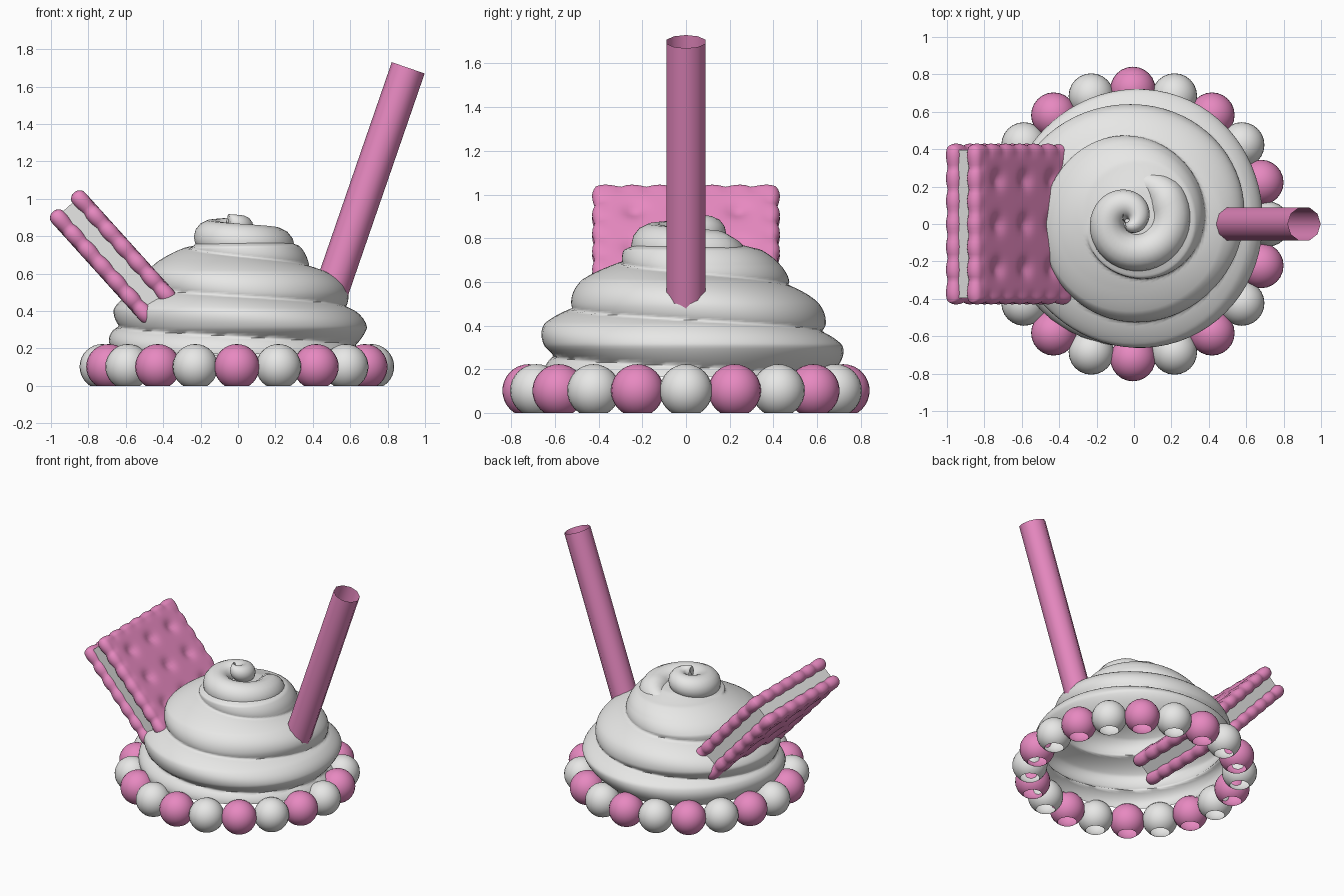
import bpy, bmesh, math
from mathutils import Vector, Matrix

if "Cube" in bpy.data.objects:
    bpy.data.objects.remove(bpy.data.objects["Cube"])


def mat(name, c):
    m = bpy.data.materials.new(name)
    m.diffuse_color = (*c, 1)
    m.use_nodes = True
    m.node_tree.nodes["Principled BSDF"].inputs["Base Color"].default_value = m.diffuse_color
    return m


WHITE = mat("cream_white", (0.8, 0.8, 0.79))
PINK = mat("candy_pink", (0.8, 0.25, 0.53))


def finish(name, bm, m, angle=50):
    bmesh.ops.remove_doubles(bm, verts=bm.verts, dist=1e-5)
    bmesh.ops.recalc_face_normals(bm, faces=bm.faces)
    me = bpy.data.meshes.new(name)
    bm.to_mesh(me)
    bm.free()
    ob = bpy.data.objects.new(name, me)
    bpy.context.collection.objects.link(ob)
    me.materials.append(m)
    bpy.ops.object.select_all(action='DESELECT')
    ob.select_set(True)
    bpy.context.view_layer.objects.active = ob
    bpy.ops.object.shade_smooth_by_angle(angle=math.radians(angle))
    return ob


def skin(bm, rows):
    """Quads between consecutive rows of points."""
    vs = [[bm.verts.new(p) for p in r] for r in rows]
    for a, b in zip(vs, vs[1:]):
        for j in range(len(a) - 1):
            bm.faces.new((a[j], a[j + 1], b[j + 1], b[j]))


# bead ring: spheres with open undersides cut at the ground
for i in range(20):
    a = math.radians(90 + 18 * i)
    bm = bmesh.new()
    bmesh.ops.create_uvsphere(bm, u_segments=24, v_segments=16, radius=0.121)
    bmesh.ops.translate(bm, verts=bm.verts,
                        vec=(0.72 * math.cos(a) - 0.006, 0.72 * math.sin(a), 0.102))
    bmesh.ops.bisect_plane(bm, geom=bm.verts[:] + bm.edges[:] + bm.faces[:],
                           plane_co=(0, 0, 0), plane_no=(0, 0, 1), clear_inner=True)
    finish(f"bead_{i + 1}", bm, WHITE if i % 2 else PINK)

# whipped cream: tapering shell with a helical ridge
PROFILE = [(0.17, 0.68), (0.31, 0.70), (0.41, 0.665), (0.50, 0.595), (0.61, 0.50),
           (0.68, 0.41), (0.75, 0.33), (0.79, 0.2), (0.80, 0.0)]


def cream_point(u, th):
    i = min(int(u), len(PROFILE) - 2)
    f = u - i
    z = PROFILE[i][0] * (1 - f) + PROFILE[i + 1][0] * f
    r = PROFILE[i][1] * (1 - f) + PROFILE[i + 1][1] * f
    phase = (z - 0.33) / 0.215 + th / (2 * math.pi)
    dip = 0.07 * (1 - abs(math.cos(math.pi * phase)) ** 0.8)
    dip *= min(1, r / 0.3)
    r += 0.012 * math.sin(3 * th + 14 * z) * min(1, r)
    r = max(0, r - dip)
    return (r * math.cos(th), r * math.sin(th) + 0.02, z - 0.2 * dip)


bm = bmesh.new()
N, M = 90, 72
skin(bm, [[cream_point((len(PROFILE) - 1) * i / N, 2 * math.pi * j / M)
           for j in range(M + 1)] for i in range(N + 1)])
finish("whipped_cream", bm, WHITE, 80)

# cream curl: tapering tube winding up to the tip
bm = bmesh.new()
rows = []
for i in range(61):
    t = i / 60
    th = math.radians(100 - 540 * t)
    R = 0.22 * (1 - t) ** 0.75
    tube = 0.11 * (1 - 0.6 * t ** 2) * min(1, 0.35 + 6 * t)
    c = Vector((R * math.cos(th) + 0.02 - 0.07 * t, R * math.sin(th) + 0.01, 0.71 + 0.165 * t))
    out = Vector((math.cos(th), math.sin(th), 0))
    rows.append([c + tube * (out * math.cos(k * math.pi / 7) + Vector((0, 0, math.sin(k * math.pi / 7))))
                 for k in range(15)])
rows = [[sum(rows[0], Vector()) / 15] * 15] + rows + [[sum(rows[-1], Vector()) / 15] * 15]
skin(bm, rows)
bmesh.ops.dissolve_degenerate(bm, dist=1e-5, edges=bm.edges)
finish("cream_curl", bm, WHITE, 60)

# straw: open tilted tube
top, axis = Vector((0.91, 0, 1.70)), Vector((0.326, 0, 0.945)).normalized()
L = 1.45
bm = bmesh.new()
bmesh.ops.create_cone(bm, cap_ends=False, segments=10, radius1=0.093, radius2=0.093, depth=L)
bmesh.ops.transform(bm, verts=bm.verts, matrix=Matrix.Translation(top - axis * L / 2)
                    @ axis.to_track_quat('Z', 'Y').to_matrix().to_4x4())
finish("straw", bm, PINK)

# sandwich biscuit: local x runs down the slope, y across, z is the slab normal
d, n = Vector((0.67, 0, -0.742)).normalized(), Vector((0.742, 0, 0.67)).normalized()
ROT = Matrix((d, Vector((0, 1, 0)), n)).transposed().to_4x4()
LOWER = Vector((-0.725, 0, 0.638))
HALF_X, HALF_Y, GAP = 0.395, 0.43, 0.152


def biscuit_point(a, b, side):
    u, v = math.sin(a * math.pi / 2), math.sin(b * math.pi / 2)
    e, t = max(abs(u), abs(v)), min(abs(u), abs(v))
    scallop = abs(math.cos(3.5 * math.pi * t))
    edge = max(0, (e - 0.8) / 0.2)
    k = 1 - 0.03 * (1 - scallop) * edge
    h = 0.044
    if e > 0.9:
        h *= math.sqrt(max(0, 1 - ((e - 0.9) / 0.1) ** 2))
    h *= 1 - 0.16 * (1 - scallop) * min(1, edge * 2)
    # three by three dimples
    for p in (-0.55, 0, 0.55):
        for q in (-0.55, 0, 0.55):
            h -= 0.024 * math.exp(-((u - p) ** 2 + (v - q) ** 2) / 0.012)
    return (HALF_X * u * k, HALF_Y * v * k, side * max(h, 0))


for name, off in (("biscuit_lower", 0), ("biscuit_upper", GAP)):
    bm = bmesh.new()
    G = 56
    for side in (-1, 1):
        skin(bm, [[biscuit_point(2 * i / G - 1, 2 * j / G - 1, side)
                   for j in range(G + 1)] for i in range(G + 1)])
    bmesh.ops.transform(bm, verts=bm.verts, matrix=Matrix.Translation(LOWER + n * off) @ ROT)
    finish(name, bm, PINK, 80)

# biscuit filling
bm = bmesh.new()
bmesh.ops.create_cube(bm, size=1)
bmesh.ops.scale(bm, verts=bm.verts, vec=(0.72, 0.79, 0.11))
bmesh.ops.transform(bm, verts=bm.verts, matrix=Matrix.Translation(LOWER + n * GAP / 2) @ ROT)
finish("biscuit_filling", bm, WHITE, 30)
